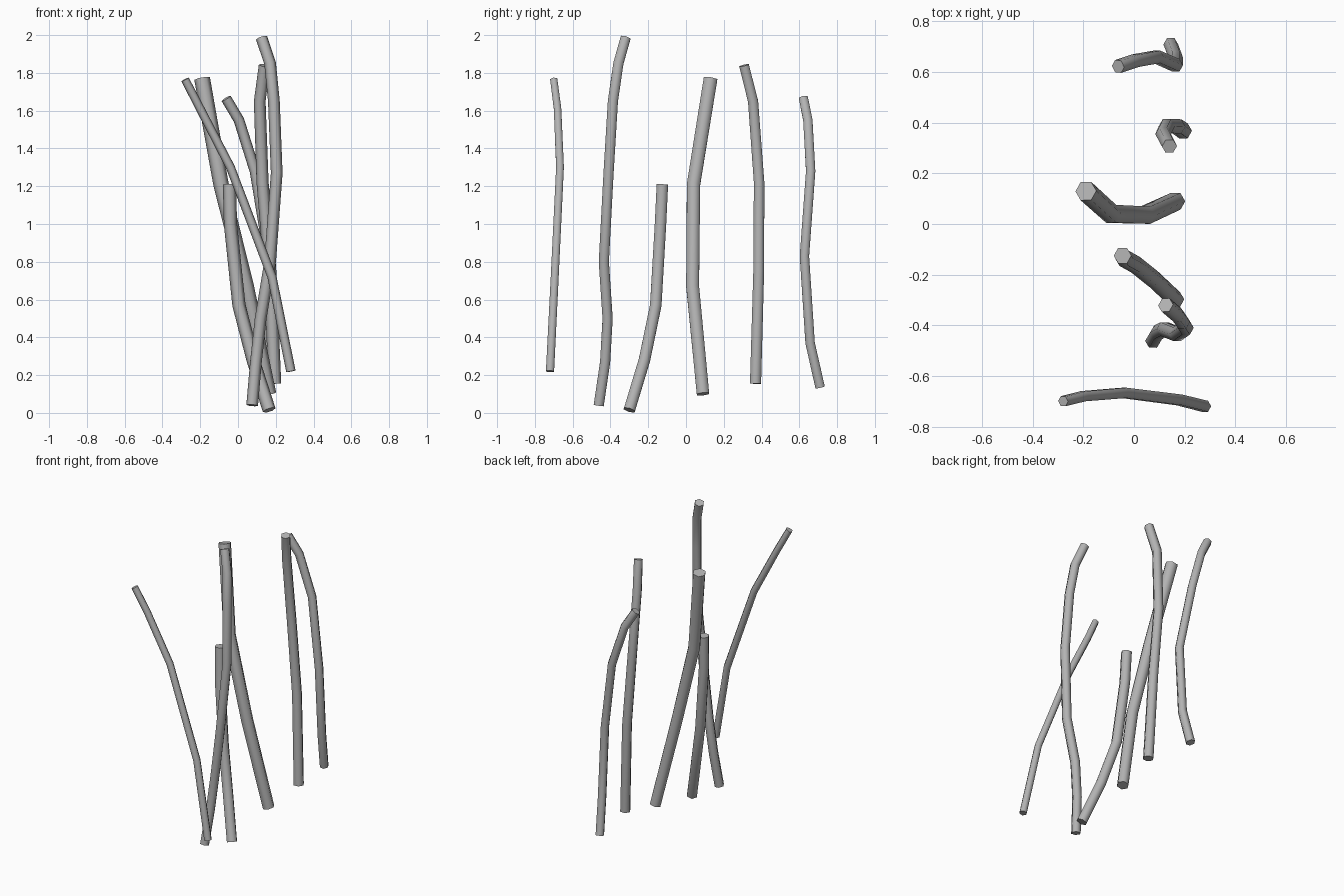
import bpy, bmesh, math
from mathutils import Vector

if "Cube" in bpy.data.objects:
    bpy.data.objects.remove(bpy.data.objects["Cube"])

bark = bpy.data.materials.new("plain grey")
bark.diffuse_color = (0.45, 0.45, 0.45, 1)
bark.use_nodes = True
bark.node_tree.nodes["Principled BSDF"].inputs["Base Color"].default_value = bark.diffuse_color
SIDES = 6


def stalk(name, r0, r1, path):
    """Tapered tube with flat end caps that follows a bent path."""
    pts = [Vector(p) for p in path]
    n = len(pts)
    bm = bmesh.new()
    rings = []
    for i, p in enumerate(pts):
        a, b = pts[max(i - 1, 0)], pts[min(i + 1, n - 1)]
        t = (b - a).normalized()
        u = Vector((1, 0, 0))
        u = (u - t * u.dot(t)).normalized()
        v = t.cross(u)
        r = r0 + (r1 - r0) * i / (n - 1)
        ring = []
        for k in range(SIDES):
            ang = 2 * math.pi * k / SIDES
            ring.append(bm.verts.new(p + r * (u * math.cos(ang) + v * math.sin(ang))))
        rings.append(ring)
    for lo, hi in zip(rings, rings[1:]):
        for k in range(SIDES):
            j = (k + 1) % SIDES
            bm.faces.new((lo[k], lo[j], hi[j], hi[k]))
    bm.faces.new(rings[0][::-1])
    bm.faces.new(rings[-1])
    me = bpy.data.meshes.new(name)
    bm.to_mesh(me)
    bm.free()
    me.materials.append(bark)
    ob = bpy.data.objects.new(name, me)
    bpy.context.collection.objects.link(ob)
    bpy.ops.object.select_all(action='DESELECT')
    ob.select_set(True)
    bpy.context.view_layer.objects.active = ob
    bpy.ops.object.shade_smooth_by_angle(angle=math.radians(62))


# Thin leaning stalk at the front
stalk("thin_front_stalk", 0.025, 0.022, [
    (0.28, -0.72, 0.22), (0.18, -0.695, 0.72), (-0.04, -0.667, 1.3),
    (-0.2, -0.68, 1.61), (-0.28, -0.70, 1.765)])

# Tallest stalk with a hooked tip
stalk("tall_stalk", 0.031, 0.031, [
    (0.075, -0.462, 0.04), (0.095, -0.428, 0.27), (0.12, -0.415, 0.5),
    (0.17, -0.435, 0.8), (0.205, -0.41, 1.27), (0.19, -0.387, 1.65),
    (0.17, -0.358, 1.85), (0.125, -0.32, 1.985)])

# Short stalk
stalk("short_stalk", 0.035, 0.035, [
    (0.165, -0.30, 0.015), (0.08, -0.22, 0.28), (0.005, -0.16, 0.57),
    (-0.04, -0.135, 1.0), (-0.045, -0.125, 1.21)])

# Thick stalk near the middle
stalk("thick_stalk", 0.038, 0.042, [
    (0.165, 0.09, 0.1), (0.045, 0.035, 0.67), (-0.09, 0.04, 1.21),
    (-0.19, 0.13, 1.77)])

# Upright stalk behind the middle
stalk("upright_stalk", 0.034, 0.03, [
    (0.195, 0.368, 0.155), (0.17, 0.385, 0.75), (0.13, 0.387, 1.22),
    (0.115, 0.355, 1.65), (0.14, 0.307, 1.84)])

# Wavy stalk at the back
stalk("wavy_back_stalk", 0.029, 0.028, [
    (0.145, 0.71, 0.135), (0.165, 0.657, 0.37), (0.165, 0.627, 0.83),
    (0.09, 0.66, 1.28), (0.005, 0.645, 1.55), (-0.063, 0.622, 1.665)])
